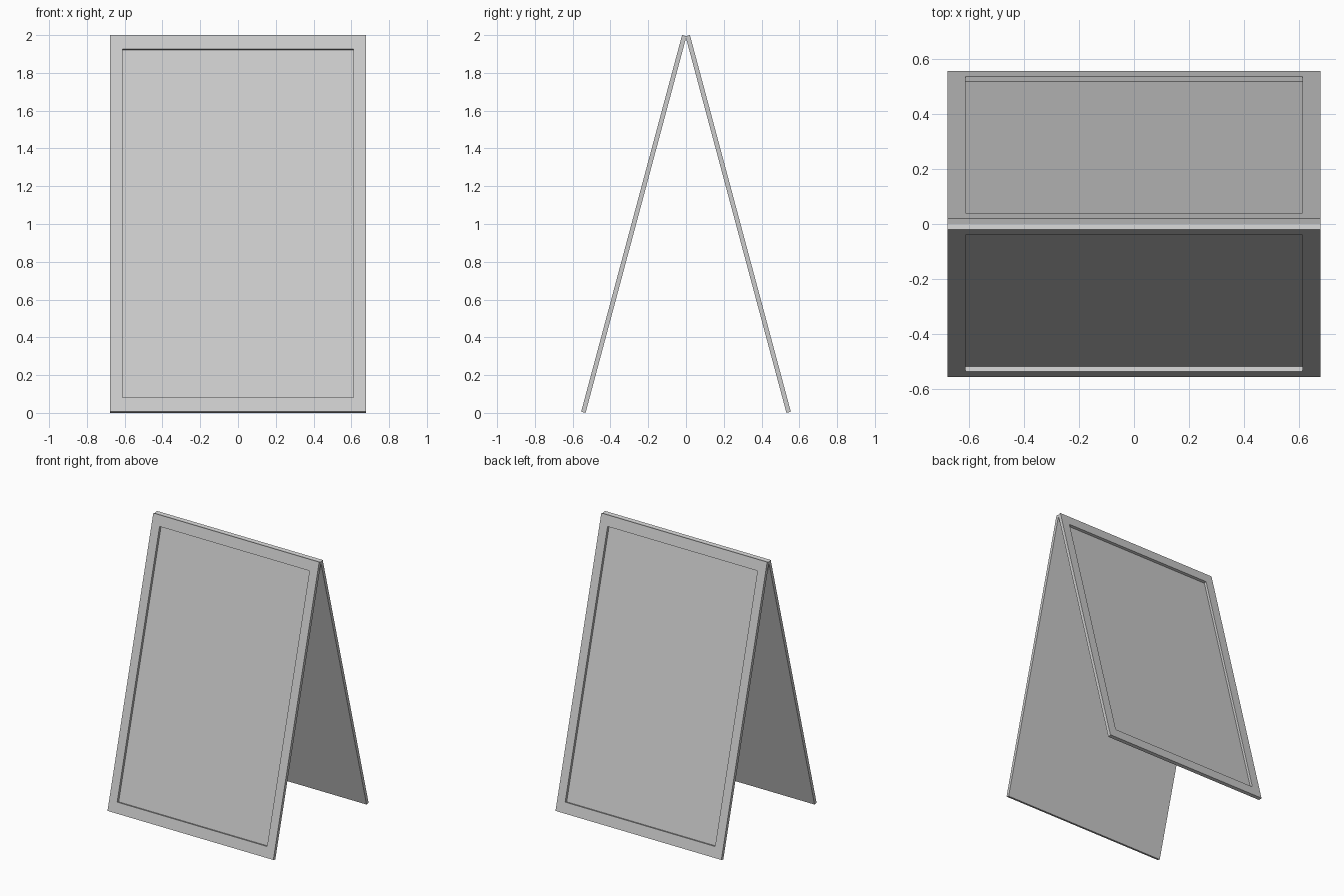
import bpy, bmesh
from math import radians, sin, cos, pi
from mathutils import Matrix, Vector

if "Cube" in bpy.data.objects:
    bpy.data.objects.remove(bpy.data.objects["Cube"])

TILT = radians(15)
HALF_W, THICK = 0.677, 0.024
LIFT = THICK * sin(TILT)               # outer bottom edge sits just above the floor
LENGTH = (2 - LIFT) / cos(TILT)
FOOT = 0.555                           # distance of outer bottom edge from centre
MARGIN_X, MARGIN_Z, DEPTH = 0.065, 0.077, 0.019


def sign_panel(name, turn):
    """Board with a recessed poster area on its outer face, leaning inward."""
    bm = bmesh.new()
    box = Matrix.Translation((0, THICK / 2, LENGTH / 2)) @ Matrix.Diagonal((2 * HALF_W, THICK, LENGTH, 1))
    bmesh.ops.create_cube(bm, size=1, matrix=box)

    # raised frame around the recess
    outer = min(bm.faces, key=lambda f: f.calc_center_median().y)
    bmesh.ops.inset_region(bm, faces=[outer], thickness=MARGIN_X, use_even_offset=True)
    for v in outer.verts:
        v.co.x = (HALF_W - MARGIN_X) * (1 if v.co.x > 0 else -1)
        v.co.z = LENGTH - MARGIN_Z if v.co.z > LENGTH / 2 else MARGIN_Z

    # recess floor
    floor = bmesh.ops.extrude_discrete_faces(bm, faces=[outer])["faces"][0]
    bmesh.ops.translate(bm, verts=floor.verts, vec=Vector((0, DEPTH, 0)))
    bmesh.ops.recalc_face_normals(bm, faces=bm.faces)

    # lean the board and turn it to its side of the stand
    bm.transform(Matrix.Rotation(turn, 4, 'Z')
                 @ Matrix.Translation((0, -FOOT, LIFT))
                 @ Matrix.Rotation(-TILT, 4, 'X'))
    mesh = bpy.data.meshes.new(name)
    bm.to_mesh(mesh)
    bm.free()
    obj = bpy.data.objects.new(name, mesh)
    bpy.context.collection.objects.link(obj)
    return obj


sign_panel("front_panel", 0)
sign_panel("back_panel", pi)
